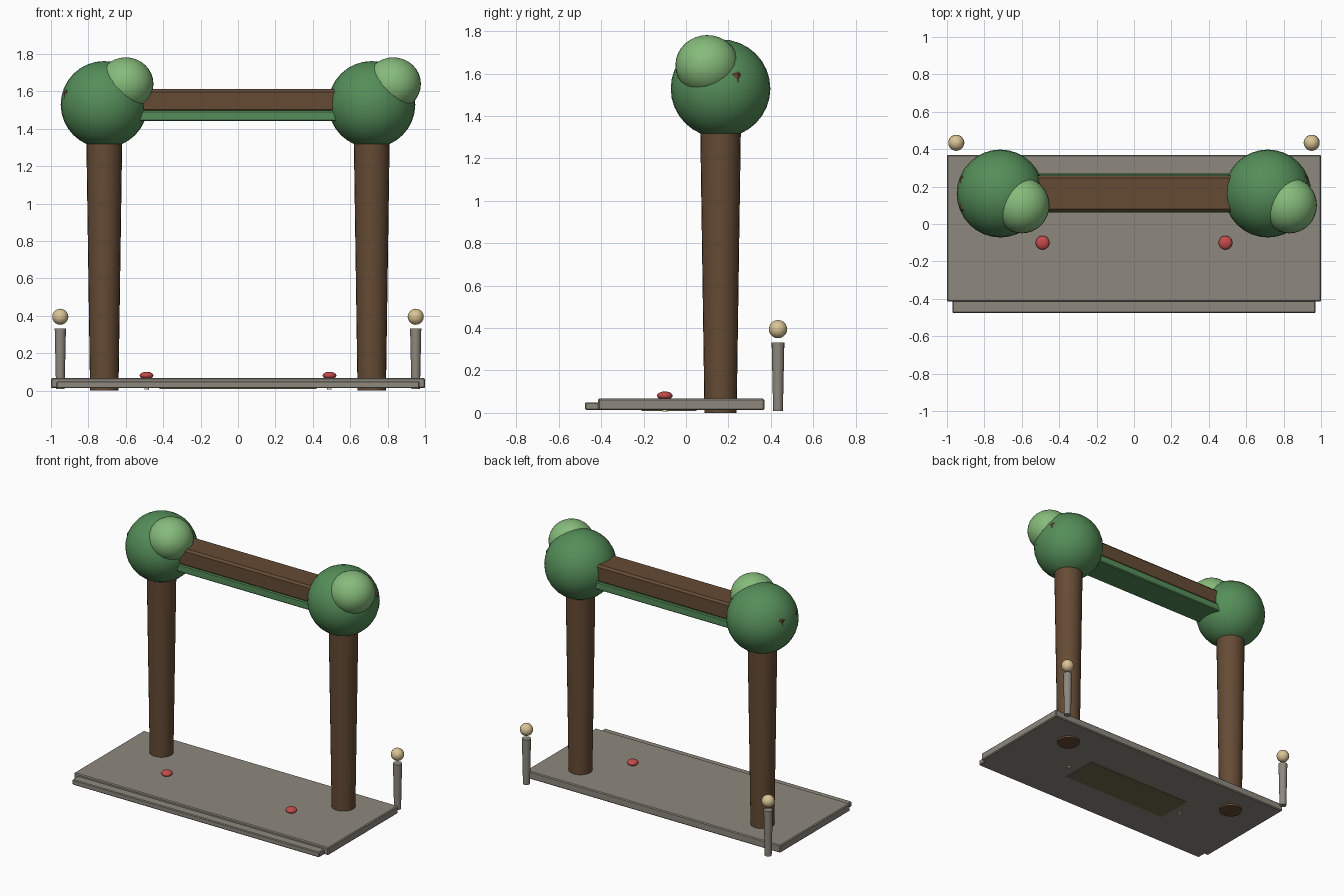
import bpy, math

if "Cube" in bpy.data.objects:
    bpy.data.objects.remove(bpy.data.objects["Cube"])


def mat(name, r, g, b):
    m = bpy.data.materials.new(name)
    m.diffuse_color = (r, g, b, 1)
    m.use_nodes = True
    m.node_tree.nodes["Principled BSDF"].inputs["Base Color"].default_value = m.diffuse_color
    return m


BARK = mat("bark", 0.13, 0.07, 0.035)
LEAF = mat("leaf", 0.09, 0.27, 0.10)
LIGHT_LEAF = mat("light_leaf", 0.24, 0.50, 0.20)
STONE = mat("stone", 0.27, 0.25, 0.21)
LAMP = mat("lamp", 0.70, 0.55, 0.30)
RED = mat("red", 0.55, 0.07, 0.07)
CREAM = mat("cream", 0.75, 0.68, 0.52)
EARTH = mat("earth", 0.16, 0.14, 0.07)


def finish(name, m, smooth=True):
    ob = bpy.context.object
    ob.name = name
    ob.data.materials.append(m)
    if smooth:
        bpy.ops.object.shade_smooth_by_angle(angle=math.radians(35))
    return ob


def box(name, m, x, y, z, bevel=0.0):
    """Box from (min, max) pairs, with optional bevelled edges."""
    bpy.ops.mesh.primitive_cube_add(size=1, location=[sum(p) / 2 for p in (x, y, z)])
    ob = bpy.context.object
    ob.scale = [p[1] - p[0] for p in (x, y, z)]
    bpy.ops.object.transform_apply(location=False, rotation=False, scale=True)
    finish(name, m, False)
    if bevel:
        b = ob.modifiers.new("bevel", 'BEVEL')
        b.width = bevel
        b.segments = 1


def ball(name, m, loc, radii, seg=32):
    bpy.ops.mesh.primitive_uv_sphere_add(segments=seg, ring_count=seg // 2, radius=1, location=loc)
    bpy.context.object.scale = radii
    bpy.ops.object.transform_apply(location=False, rotation=False, scale=True)
    finish(name, m)


def post(name, m, x, y, z0, z1, r0, r1, seg=24):
    bpy.ops.mesh.primitive_cone_add(vertices=seg, radius1=r0, radius2=r1, depth=z1 - z0,
                                    location=(x, y, (z0 + z1) / 2))
    finish(name, m)


# Stone base, front step and the thin inlay under the base
box("base_slab", STONE, (-1, 1), (-0.415, 0.37), (0.013, 0.067), 0.006)
box("front_step", STONE, (-0.97, 0.97), (-0.476, -0.36), (0.013, 0.05), 0.005)
box("ground_inlay", EARTH, (-0.42, 0.42), (-0.21, 0.05), (0.008, 0.03))

# Beam across the top and the leafy strip below it
box("beam", BARK, (-0.93, 0.93), (0.066, 0.26), (1.49, 1.612), 0.014)
box("leaf_strip", LEAF, (-0.63, 0.63), (0.062, 0.27), (1.442, 1.497), 0.006)

for s, side in ((-1, "left"), (1, "right")):
    x = 0.715 * s
    # Tree pillars with two-part foliage
    post(side + "_trunk", BARK, x, 0.163, 0.0, 1.42, 0.076, 0.097)
    ball(side + "_foliage", LEAF, (x, 0.163, 1.53), (0.233, 0.235, 0.232))
    ball(side + "_foliage_highlight", LIGHT_LEAF, (x + 0.115, 0.1, 1.64), (0.148, 0.15, 0.142))
    # Lamp posts at the back corners
    post(side + "_lamp_post", STONE, 0.95 * s, 0.434, 0.01, 0.332, 0.023, 0.03, 16)
    ball(side + "_lamp_globe", LAMP, (0.95 * s, 0.434, 0.395), (0.043,) * 3, 20)
    # Small mushrooms on the base
    post(side + "_mushroom_stem", CREAM, 0.489 * s, -0.1, 0.007, 0.08, 0.012, 0.012, 12)
    ball(side + "_mushroom_cap", RED, (0.489 * s, -0.1, 0.081), (0.037, 0.037, 0.02), 20)
